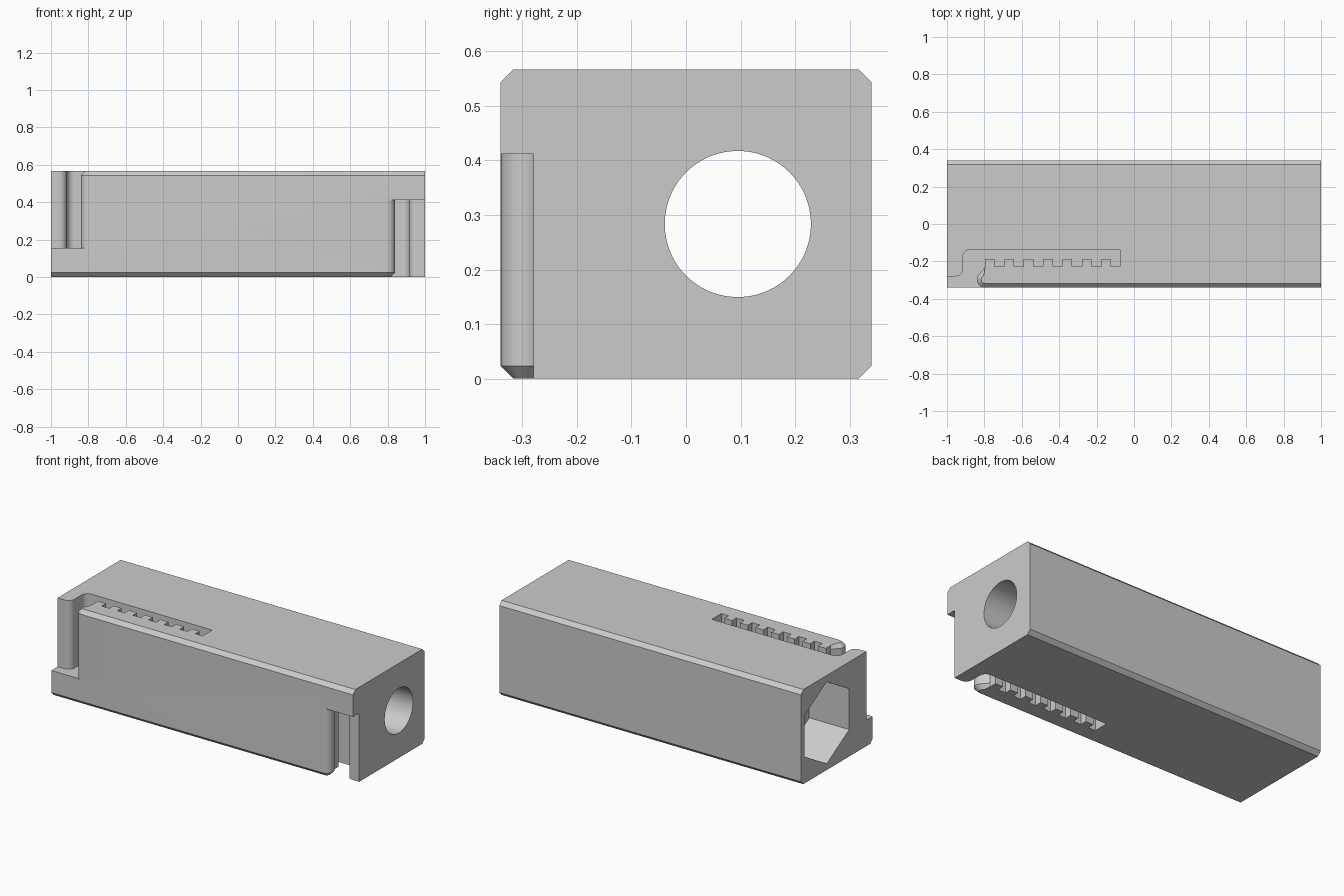
import bpy
import bmesh
from math import cos, sin, radians, pi
from mathutils import Matrix, Vector

if "Cube" in bpy.data.objects:
    bpy.data.objects.remove(bpy.data.objects["Cube"])

W, H, C = 0.34, 0.567, 0.023      # half width, height, edge chamfer
FLOOR = 0.155                     # floor height of the latch slot
BORE_Y, BORE_Z = 0.095, H / 2

grey = bpy.data.materials.new("plain grey")
grey.use_nodes = True
colour = (0.6, 0.6, 0.6, 1)
grey.diffuse_color = colour
grey.node_tree.nodes["Principled BSDF"].inputs["Base Color"].default_value = colour


def loft(name, rings):
    """Closed solid through matching rings of points."""
    bm = bmesh.new()
    loops = [[bm.verts.new(p) for p in ring] for ring in rings]
    n = len(loops[0])
    for a, b in zip(loops, loops[1:]):
        for i in range(n):
            j = (i + 1) % n
            bm.faces.new((a[i], a[j], b[j], b[i]))
    bm.faces.new(loops[0][::-1])
    bm.faces.new(loops[-1])
    bmesh.ops.recalc_face_normals(bm, faces=bm.faces)
    mesh = bpy.data.meshes.new(name)
    bm.to_mesh(mesh)
    bm.free()
    mesh.materials.append(grey)
    obj = bpy.data.objects.new(name, mesh)
    bpy.context.collection.objects.link(obj)
    return obj


def along_x(name, profile, x0, x1):
    return loft(name, [[(x, y, z) for y, z in profile] for x in (x0, x1)])


def ring(cy, cz, r, n, start=0.0):
    return [(cy + r * cos(start + 2 * pi * i / n),
             cz + r * sin(start + 2 * pi * i / n)) for i in range(n)]


def arc(cx, cy, r, a0, a1, n=10):
    return [(cx + r * cos(radians(a0 + (a1 - a0) * i / n)),
             cy + r * sin(radians(a0 + (a1 - a0) * i / n))) for i in range(n + 1)]


def slot_outline(grow):
    """Latch slot seen from above; grow widens it round the hook only."""
    pts = [(-1.1, -0.4), (-1.1, -0.28)]
    pts += arc(-0.955, -0.24, 0.04, -90, 0)
    pts += arc(-0.875, -0.175, 0.04, 180, 90)
    pts += [(-0.075, -0.137), (-0.075, -0.228)]
    # square teeth
    for i in reversed(range(7)):
        x = -0.797 + 0.1123 * i * 0.923
        right = x + 0.052
        pts += [(right, -0.228), (right, -0.187), (x, -0.187)]
        if i:
            pts.append((x, -0.228))
    # rounded hook
    pts.append((-0.797, -0.232))
    pts += arc(-0.797, -0.297, 0.043 - grow, 135, 270)
    pts.append((-0.797, -0.4))
    return pts


# chamfered block
c, t = W - C, H - C
body = along_x("latch_block", [(-c, 0), (c, 0), (W, C), (W, t),
                               (c, H), (-c, H), (-W, t), (-W, C)], -1, 1)

# round bore, hexagonal pocket and two opposite latch slots
cutters = [
    along_x("bore_cutter", ring(BORE_Y, BORE_Z, 0.134, 96), -1.1, 1.1),
    along_x("hex_cutter", ring(BORE_Y, BORE_Z, 0.245, 6, pi / 2), -1.1, -0.735),
]
half_turn = (Matrix.Translation(Vector((0, 0, H / 2))) @ Matrix.Rotation(pi, 4, "Y")
             @ Matrix.Translation(Vector((0, 0, -H / 2))))
for side in ("upper", "lower"):
    levels = ((FLOOR, 0), (t, 0), (H + 0.01, C + 0.01))
    slot = loft(side + "_slot_cutter",
                [[(x, y, z) for x, y in slot_outline(g)] for z, g in levels])
    if side == "lower":
        slot.data.transform(half_turn)
    cutters.append(slot)

bpy.ops.object.select_all(action="DESELECT")
bpy.context.view_layer.objects.active = body
body.select_set(True)
for cutter in cutters:
    cutter.hide_render = True
    mod = body.modifiers.new(cutter.name, "BOOLEAN")
    mod.operation = "DIFFERENCE"
    mod.solver = "EXACT"
    mod.object = cutter
    bpy.ops.object.modifier_apply(modifier=mod.name)
    bpy.data.objects.remove(cutter)

bpy.ops.object.shade_smooth_by_angle(angle=radians(30))
